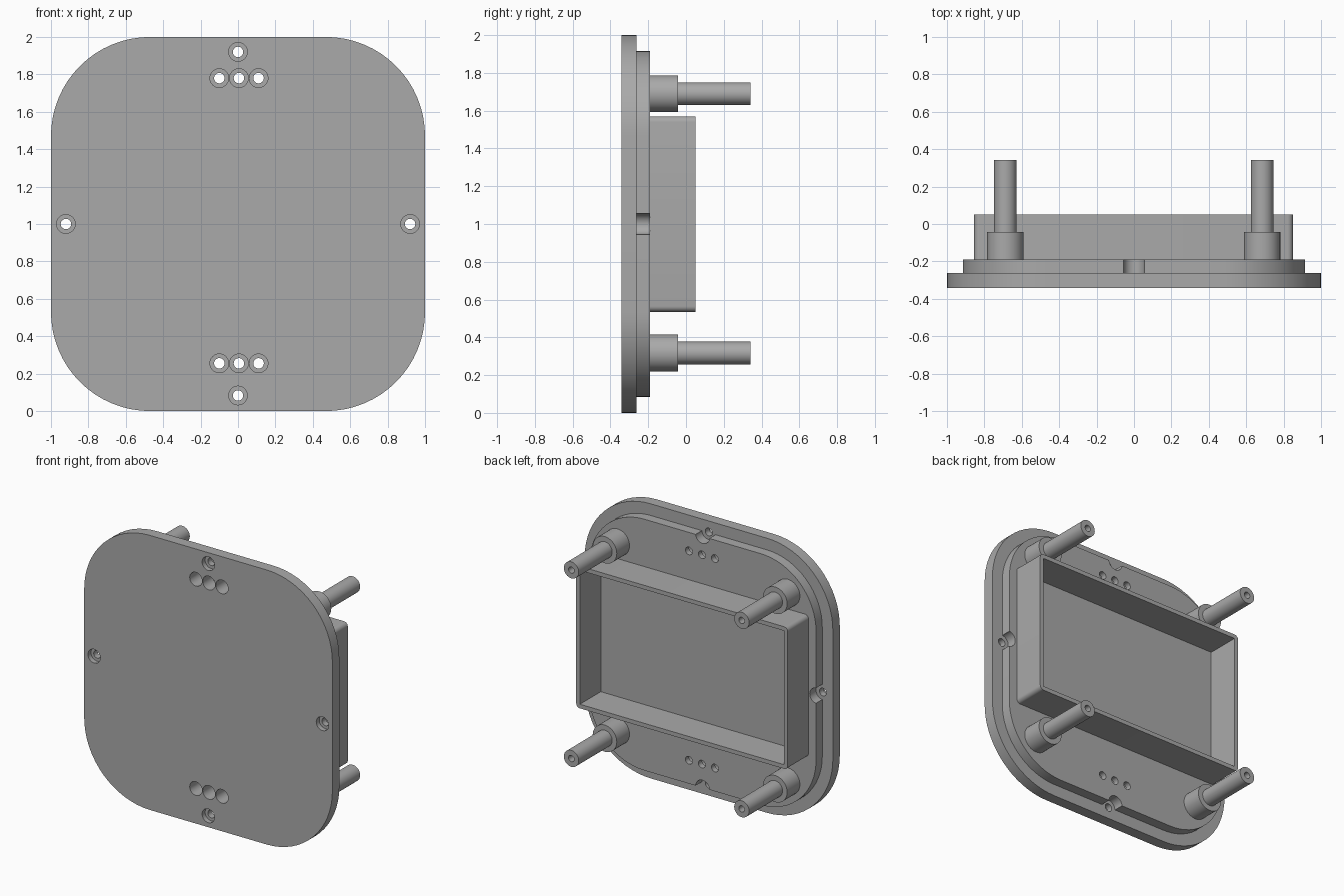
import bpy, bmesh
from math import pi, cos, sin
from mathutils import Matrix, Vector

if "Cube" in bpy.data.objects:
    bpy.data.objects.remove(bpy.data.objects["Cube"])

GREY = (0.4, 0.4, 0.4, 1)
grey = bpy.data.materials.new("plain grey")
grey.use_nodes = True
grey.diffuse_color = GREY
grey.node_tree.nodes["Principled BSDF"].inputs["Base Color"].default_value = GREY

# Depths along y
FRONT, RIM, FACE, TRAY, BOSS, TIP = -0.342, -0.262, -0.19, 0.05, -0.043, 0.342


def finish(name, bm):
    bmesh.ops.recalc_face_normals(bm, faces=bm.faces)
    mesh = bpy.data.meshes.new(name)
    bm.to_mesh(mesh)
    bm.free()
    mesh.materials.append(grey)
    ob = bpy.data.objects.new(name, mesh)
    bpy.context.collection.objects.link(ob)
    return ob


def slab(name, x0, x1, z0, z1, radius, y0, y1, steps=16):
    """Rounded rectangle in the xz plane, extruded from y0 to y1."""
    bm = bmesh.new()
    corners = [(x1, z1, -1, -1), (x0, z1, 1, -1), (x0, z0, 1, 1), (x1, z0, -1, 1)]
    verts = []
    for q, (x, z, sx, sz) in enumerate(corners):
        if radius == 0:
            verts.append(bm.verts.new((x, y0, z)))
            continue
        for i in range(steps + 1):
            a = (q + i / steps) * pi / 2
            verts.append(bm.verts.new((x + sx * radius + radius * cos(a), y0,
                                       z + sz * radius + radius * sin(a))))
    face = bm.faces.new(verts)
    new = bmesh.ops.extrude_face_region(bm, geom=[face])["geom"]
    bmesh.ops.translate(bm, vec=(0, y1 - y0, 0),
                        verts=[v for v in new if isinstance(v, bmesh.types.BMVert)])
    return finish(name, bm)


def rods(name, items):
    """Separate cylinders along y, each given as x, z, radius, y0, y1."""
    bm = bmesh.new()
    for x, z, r, y0, y1 in items:
        place = Matrix.Translation((x, (y0 + y1) / 2, z)) @ Matrix.Rotation(pi / 2, 4, "X")
        bmesh.ops.create_cone(bm, cap_ends=True, segments=32, radius1=r, radius2=r,
                              depth=y1 - y0, matrix=place)
    ob = finish(name, bm)
    ob.hide_render = True
    return ob


def cut(ob, *cutters):
    for c in cutters:
        mod = ob.modifiers.new("cut", "BOOLEAN")
        mod.operation, mod.solver, mod.object = "DIFFERENCE", "EXACT", c
    bpy.context.view_layer.update()
    graph = bpy.context.evaluated_depsgraph_get()
    mesh = bpy.data.meshes.new_from_object(ob.evaluated_get(graph))
    ob.modifiers.clear()
    ob.data = mesh


def pillar(name, x, z):
    """Stepped post with a blind hole in its tip, turned about y."""
    profile = [(0, FACE), (0.097, FACE), (0.097, BOSS), (0.06, BOSS),
               (0.06, TIP), (0.023, TIP), (0.023, 0.05), (0, 0.05)]
    bm = bmesh.new()
    verts = [bm.verts.new((x + r, y, z)) for r, y in profile]
    edges = [bm.edges.new(pair) for pair in zip(verts, verts[1:])]
    bmesh.ops.spin(bm, geom=verts + edges, cent=(x, 0, z), axis=(0, 1, 0),
                   angle=2 * pi, steps=40)
    bmesh.ops.remove_doubles(bm, verts=bm.verts, dist=0.0005)
    return finish(name, bm)


# Front plate and raised step behind it
plate = slab("front_plate", -1, 1, 0, 2, 0.53, FRONT, RIM)
step = slab("raised_step", -0.915, 0.915, 0.085, 1.915, 0.445, RIM, FACE)

# Open tray on the back
tray = slab("tray_walls", -0.855, 0.85, 0.535, 1.57, 0.03, FACE, TRAY, 6)
hollow = slab("tray_hollow", -0.825, 0.82, 0.565, 1.54, 0, FACE - 0.1, TRAY + 0.1)
hollow.hide_render = True
cut(tray, hollow)

# Counterbored holes, with edge notches in the step
edge_holes = [(0, 1.92), (0, 0.083), (-0.92, 1), (0.92, 1)]
row_holes = [(x, z) for x in (-0.1, 0.005, 0.11) for z in (0.255, 1.78)]
shafts = rods("shaft_cutter", [(x, z, 0.028, -0.5, 0) for x, z in edge_holes + row_holes])
bores = rods("bore_cutter", [(x, z, 0.05, -0.5, FRONT + 0.035) for x, z in edge_holes]
             + [(x, z, 0.05, -0.5, FRONT + 0.11) for x, z in row_holes])
notches = rods("notch_cutter", [(x, z, 0.056, -0.4, 0) for x, z in edge_holes])
cut(plate, shafts, bores)
cut(step, notches, shafts, bores)
for helper in (hollow, shafts, bores, notches):
    bpy.data.objects.remove(helper)

# Four mounting pillars
pillars = [pillar(f"{level}_{side}_pillar", x, z)
           for level, z in (("lower", 0.317), ("upper", 1.69))
           for side, x in (("right", -0.688), ("left", 0.685))]

# Smooth curved walls, keep edges crisp
bpy.ops.object.select_all(action="DESELECT")
for ob in [plate, step, tray] + pillars:
    ob.select_set(True)
bpy.context.view_layer.objects.active = plate
bpy.ops.object.shade_smooth_by_angle(angle=pi / 6)
